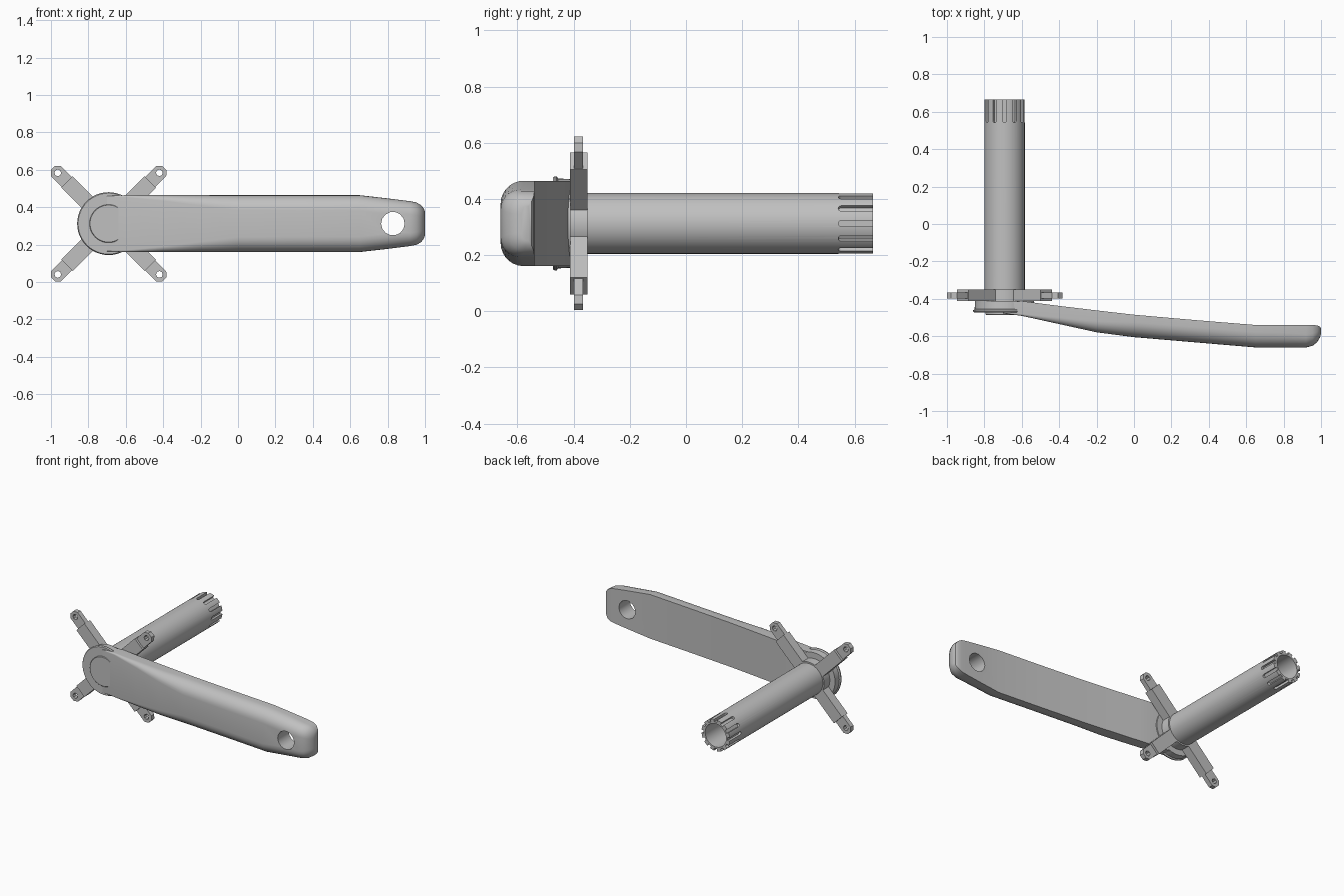
import bpy, bmesh
from math import sin, cos, pi, radians
from mathutils import Matrix, Vector

default = bpy.data.objects.get("Cube")
if default:
    bpy.data.objects.remove(default)

grey = bpy.data.materials.new("satin_grey")
grey.use_nodes = True
grey.diffuse_color = (0.53, 0.53, 0.53, 1)
grey.node_tree.nodes["Principled BSDF"].inputs["Base Color"].default_value = (0.53, 0.53, 0.53, 1)

CX, CZ = -0.692, 0.3125   # axle axis
HUB = Matrix.Translation((CX, 0, CZ))


def finish(name, bm, angle=35):
    bmesh.ops.recalc_face_normals(bm, faces=bm.faces)
    mesh = bpy.data.meshes.new(name)
    bm.to_mesh(mesh)
    bm.free()
    mesh.materials.append(grey)
    obj = bpy.data.objects.new(name, mesh)
    bpy.context.collection.objects.link(obj)
    shade(obj, angle)
    return obj


def shade(obj, angle=35):
    bpy.ops.object.select_all(action='DESELECT')
    obj.select_set(True)
    bpy.context.view_layer.objects.active = obj
    bpy.ops.object.shade_smooth_by_angle(angle=radians(angle))


def loft(bm, rings, caps=True, closed=False):
    """Skin a list of equally long point rings."""
    rows = [[bm.verts.new(p) for p in ring] for ring in rings]
    pairs = list(zip(rows, rows[1:]))
    if closed:
        pairs.append((rows[-1], rows[0]))
    n = len(rows[0])
    for a, b in pairs:
        for i in range(n):
            j = (i + 1) % n
            bm.faces.new((a[i], a[j], b[j], b[i]))
    if caps and not closed:
        bm.faces.new(rows[0])
        bm.faces.new(rows[-1])


def lathe(name, profile, seg=48, closed=False):
    """Turn (radius, y) points around the axle axis."""
    bm = bmesh.new()
    loft(bm, [[(CX + r * cos(2 * pi * i / seg), y, CZ + r * sin(2 * pi * i / seg))
               for i in range(seg)] for r, y in profile], closed=closed)
    return finish(name, bm)


def prism(bm, outline, y0, y1, matrix):
    """Extrude an x/z outline along y."""
    loft(bm, [[matrix @ Vector((x, y, z)) for x, z in outline] for y in (y0, y1)])


def circle(x, z, r, n, start=0):
    return [(x + r * cos(start + 2 * pi * i / n), z + r * sin(start + 2 * pi * i / n))
            for i in range(n)]


def cut(obj, bm):
    """Subtract a temporary cutter."""
    cutter = finish("cutter", bm)
    cutter.hide_render = True
    mod = obj.modifiers.new("cut", 'BOOLEAN')
    mod.operation, mod.solver, mod.object = 'DIFFERENCE', 'EXACT', cutter
    bpy.context.view_layer.objects.active = obj
    bpy.ops.object.modifier_apply(modifier=mod.name)
    bpy.data.objects.remove(cutter)
    shade(obj)


# Hollow axle with splined end
axle = lathe("axle", [(0.108, -0.41), (0.108, 0.665), (0.08, 0.665), (0.08, -0.41)], closed=True)
slots = bmesh.new()
w = 0.011
slot = [(w, 0.70), (-w, 0.70)] + [(w * cos(a), 0.553 + w * sin(a))
                                 for a in (pi + pi * i / 6 for i in range(7))]
for k in range(12):
    turn = HUB @ Matrix.Rotation(k * pi / 6, 4, 'Y')
    loft(slots, [[turn @ Vector((x, y, r)) for x, y in slot] for r in (0.091, 0.13)])
cut(axle, slots)

# Hub disc, centre boss and collar
lathe("hub_disc", [(0.158, -0.412), (0.16, -0.455), (0.168, -0.461), (0.168, -0.467), (0.163, -0.474)])
lathe("hub_boss", [(0.102, -0.465), (0.102, -0.483), (0.099, -0.486)])
lathe("spider_collar", [(0.118, -0.413), (0.118, -0.35)])

# Four spider arms with stepped bolt tabs
for k, place in enumerate(("upper_left", "upper_right", "lower_right", "lower_left")):
    turn = HUB @ Matrix.Rotation(radians(-45 - 90 * k), 4, 'Y')
    bm = bmesh.new()
    h = 0.043
    prism(bm, [(0.04, -h), (0.315, -h), (0.315, h), (0.04, h)], -0.413, -0.35, turn)
    finish("spider_arm_" + place, bm)
    h = 0.038
    bm = bmesh.new()
    prism(bm, [(0.30, -h), (0.398, -h), (0.421, -0.016), (0.421, 0.016), (0.398, h), (0.30, h)],
          -0.398, -0.366, turn)
    tab = finish("bolt_tab_" + place, bm)
    bm = bmesh.new()
    prism(bm, circle(0.384, 0, 0.018, 8), -0.45, -0.3, turn)
    cut(tab, bm)

# Curved crank arm: x, back y, front y, half height, fillet height, fillet depth
STATIONS = [
    (-0.70, -0.420, -0.478, 0.148, 0.004, 0.004),
    (-0.60, -0.412, -0.491, 0.152, 0.010, 0.010),
    (-0.40, -0.438, -0.535, 0.152, 0.030, 0.035),
    (-0.20, -0.462, -0.579, 0.152, 0.055, 0.060),
    (0.00, -0.485, -0.605, 0.152, 0.080, 0.080),
    (0.33, -0.514, -0.633, 0.152, 0.082, 0.082),
    (0.65, -0.540, -0.660, 0.152, 0.082, 0.082),
    (0.80, -0.540, -0.660, 0.135, 0.078, 0.078),
    (0.92, -0.540, -0.660, 0.120, 0.070, 0.070),
    (0.955, -0.540, -0.651, 0.113, 0.068, 0.065),
    (0.98, -0.542, -0.631, 0.098, 0.060, 0.055),
    (0.995, -0.550, -0.605, 0.078, 0.045, 0.035),
    (1.00, -0.560, -0.585, 0.062, 0.030, 0.016),
]
rings = []
for x, back, front, half, fz, fy in STATIONS:
    upper = [(back, half)]
    for i in range(8):
        a = pi / 2 * i / 7
        upper.append((front + fy * (1 - sin(a)), half - fz * (1 - cos(a))))
    # the arc runs from the flat front face round to the side
    upper = [upper[0]] + [(front + fy * (1 - sin(pi / 2 * i / 7)),
                           half - fz * (1 - cos(pi / 2 * i / 7))) for i in range(8)]
    ring = upper + [(y, -z) for y, z in reversed(upper)]
    rings.append([(x, y, CZ + z) for y, z in ring])
bm = bmesh.new()
loft(bm, rings)
crank = finish("crank_arm", bm)

# Pedal hole
bm = bmesh.new()
prism(bm, circle(0.828, CZ, 0.063, 14), -0.8, -0.4, Matrix.Identity(4))
cut(crank, bm)
